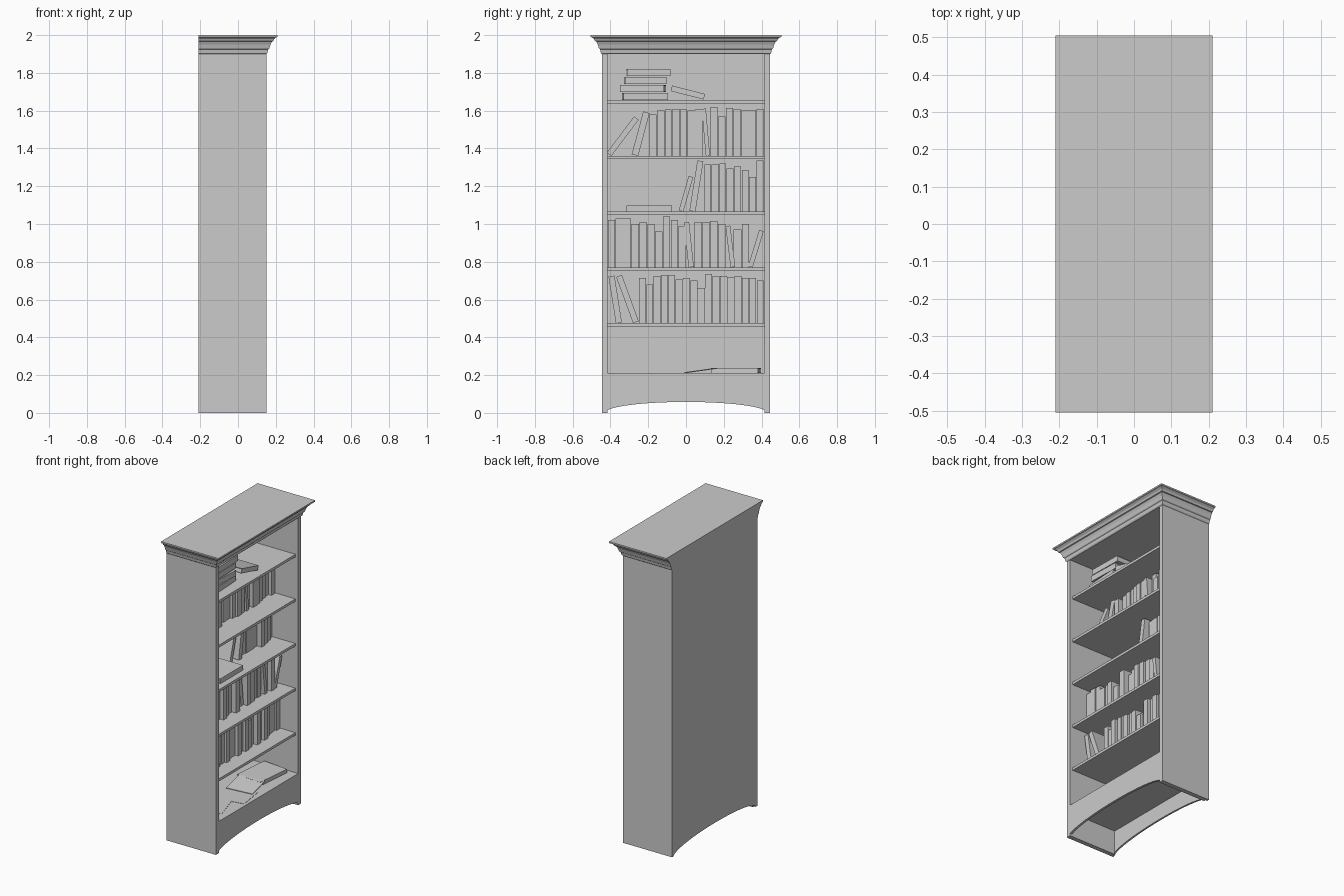
import bpy, bmesh, math, random
from mathutils import Matrix

random.seed(4)
cube = bpy.data.objects.get("Cube")
if cube:
    bpy.data.objects.remove(cube, do_unlink=True)

grey = bpy.data.materials.new("plain_grey")
grey.use_nodes = True
colour = (0.6, 0.6, 0.6, 1)
grey.diffuse_color = colour
grey.node_tree.nodes["Principled BSDF"].inputs["Base Color"].default_value = colour


def finish(name, bm):
    bmesh.ops.recalc_face_normals(bm, faces=bm.faces)
    mesh = bpy.data.meshes.new(name)
    bm.to_mesh(mesh)
    bm.free()
    mesh.materials.append(grey)
    obj = bpy.data.objects.new(name, mesh)
    bpy.context.collection.objects.link(obj)
    return obj


def box(name, x, y, z):
    """Box from (low, high) pairs."""
    bm = bmesh.new()
    size = [b - a for a, b in (x, y, z)]
    mid = [(a + b) / 2 for a, b in (x, y, z)]
    bmesh.ops.create_cube(bm, size=1, matrix=Matrix.Translation(mid) @ Matrix.Diagonal((*size, 1)))
    return finish(name, bm)


def book(name, mid, size, rot):
    """Closed book: spine to +x, pages recessed on the other three edges."""
    bm = bmesh.new()
    bmesh.ops.create_cube(bm, size=1, matrix=Matrix.Diagonal((*size, 1)))
    bm.normal_update()
    pages = [f for f in bm.faces if abs(f.normal.z) > 0.5 or f.normal.x < -0.5]
    bmesh.ops.inset_region(bm, faces=pages, thickness=0.004, depth=-0.004)
    obj = finish(name, bm)
    obj.location, obj.rotation_euler = mid, rot
    return obj


HALF, INNER, BACK, FRONT, TOP = 0.445, 0.415, -0.21, 0.15, 1.9
FLOOR = 0.21


def arched_board(name, x0, x1, top):
    """Board across the width with an elliptical arch cut in its lower edge."""
    n = 24
    arch = [(-0.43 * math.cos(math.pi * i / n), 0.058 * math.sin(math.pi * i / n)) for i in range(n + 1)]
    outline = [(-HALF, top), (-HALF, 0), *arch, (HALF, 0), (HALF, top)]
    bm = bmesh.new()
    face = bm.faces.new([bm.verts.new((x0, y, z)) for y, z in outline])
    grown = bmesh.ops.extrude_face_region(bm, geom=[face])["geom"]
    bmesh.ops.translate(bm, vec=(x1 - x0, 0, 0), verts=[v for v in grown if isinstance(v, bmesh.types.BMVert)])
    return finish(name, bm)


# Carcass
arched_board("back_panel", BACK, BACK + 0.012, TOP)
arched_board("kick_board", FRONT - 0.015, FRONT, FLOOR)
for name, s in (("right_side", -1), ("left_side", 1)):
    box(name, (BACK + 0.012, FRONT), sorted((s * INNER, s * HALF)), (0, TOP))
box("bottom_board", (BACK + 0.01, FRONT - 0.015), (-INNER, INNER), (0.16, FLOOR))

# Shelves
LEVELS = [0.475, 0.77, 1.065, 1.36, 1.655]
for z in LEVELS:
    box("shelf", (BACK + 0.01, 0.13), (-INNER, INNER), (z - 0.017, z))

# Crown moulding, flared on three sides and flush at the back
profile = [(0, 1.9), (0.006, 1.906), (0.01, 1.925), (0.016, 1.93), (0.022, 1.95),
           (0.03, 1.966), (0.036, 1.968), (0.042, 1.98), (0.052, 1.988), (0.06, 1.99), (0.06, 2.0)]
bm = bmesh.new()
rings = []
for out, z in profile:
    x, y = FRONT + out, HALF + out
    rings.append([bm.verts.new(p) for p in ((BACK, -y, z), (x, -y, z), (x, y, z), (BACK, y, z))])
for low, high in zip(rings, rings[1:]):
    for i in range(4):
        j = (i + 1) % 4
        bm.faces.new((low[i], low[j], high[j], high[i]))
bm.faces.new(rings[0])
bm.faces.new(rings[-1])
finish("crown", bm)


# Standing books
def stand(z, y, height, width, spine, lean=0):
    a = math.radians(lean)
    depth = random.uniform(0.14, 0.17)
    rise = (height * math.cos(a) + width * abs(math.sin(a))) / 2
    x = spine + random.uniform(-0.02, 0.015) - depth / 2
    book("standing_book", (x, y, z + rise), (depth, width, height), (-a, 0, 0))


def row(z, start, end, heights, spine):
    """Upright books side by side, heights in hundredths; zero leaves a gap."""
    pitch = (end - start) / len(heights)
    for i, h in enumerate(heights):
        if h:
            stand(z, start + pitch * (i + 0.5), h / 100, pitch * random.uniform(0.88, 0.98), spine)


row(0.475, -0.25, 0.412, [24, 20.5, 25, 25.5, 25.5, 23, 24, 22.5, 18.5, 26, 25, 25, 24.5, 25, 24, 24, 22.5], 0.03)
row(0.77, -0.415, 0.335, [25, 26, 26, 23, 24, 23, 19, 27, 25, 22, 0, 24, 24, 24.5, 23, 0, 20, 23], 0.03)
row(1.065, 0.095, 0.412, [25, 25, 25.5, 23, 24, 22, 18.5, 27], -0.02)
row(1.36, -0.195, 0.412, [22, 24, 24.5, 25, 24.5, 24, 24.5, 0, 26, 21, 25.5, 25, 24, 24, 25], -0.02)

# Leaning books: level, middle, height, width, lean in degrees
for z, y, h, w, lean in [
        (0.475, -0.375, 0.25, 0.032, -9), (0.475, -0.31, 0.26, 0.032, -20),
        (0.77, 0.015, 0.24, 0.028, -6), (0.77, 0.235, 0.22, 0.025, -7), (0.77, 0.37, 0.2, 0.025, 17),
        (1.065, 0.0, 0.19, 0.025, 16), (1.065, 0.055, 0.27, 0.032, 9),
        (1.36, -0.335, 0.24, 0.03, 37), (1.36, -0.24, 0.235, 0.035, 15), (1.36, 0.105, 0.25, 0.022, -5)]:
    stand(z, y, h, w, 0.03 if z < 1 else -0.02, lean)


# Lying books
def lie(z, y0, y1, thick, x=-0.03, turn=0, tilt=0):
    flat = Matrix.Rotation(turn, 3, "Z") @ Matrix.Rotation(math.pi / 2 + tilt, 3, "X")
    book("lying_book", (x, (y0 + y1) / 2, z + thick / 2), (0.18, thick, y1 - y0), flat.to_euler())


for z, y0, y1, turn in [(1.657, -0.335, -0.1, 0.05), (1.698, -0.345, -0.11, -0.06),
                        (1.742, -0.325, -0.105, 0.03), (1.783, -0.315, -0.085, 0.02)]:
    lie(z, y0, y1, 0.037, turn=turn)
lie(1.681, -0.08, 0.1, 0.03, x=-0.01, tilt=-0.25)
lie(1.066, -0.315, -0.075, 0.032, x=0.0)
lie(FLOOR + 0.002, 0.14, 0.39, 0.025, x=-0.01, turn=-0.1)

# Loose sheets and a fallen cover on the bottom board
for x, y, turn in [(0.0, -0.25, 0.3), (-0.06, -0.1, -0.4), (0.04, -0.04, 0.15)]:
    sheet = box("paper_sheet", (-0.08, 0.08), (-0.1, 0.1), (0, 0.002))
    sheet.location, sheet.rotation_euler = (x, y, FLOOR), (0, 0, turn)
cover = box("open_cover", (-0.09, 0.09), (-0.08, 0.08), (0, 0.004))
cover.location, cover.rotation_euler = (0.0, 0.08, FLOOR + 0.013), (0.14, 0, 0.1)
